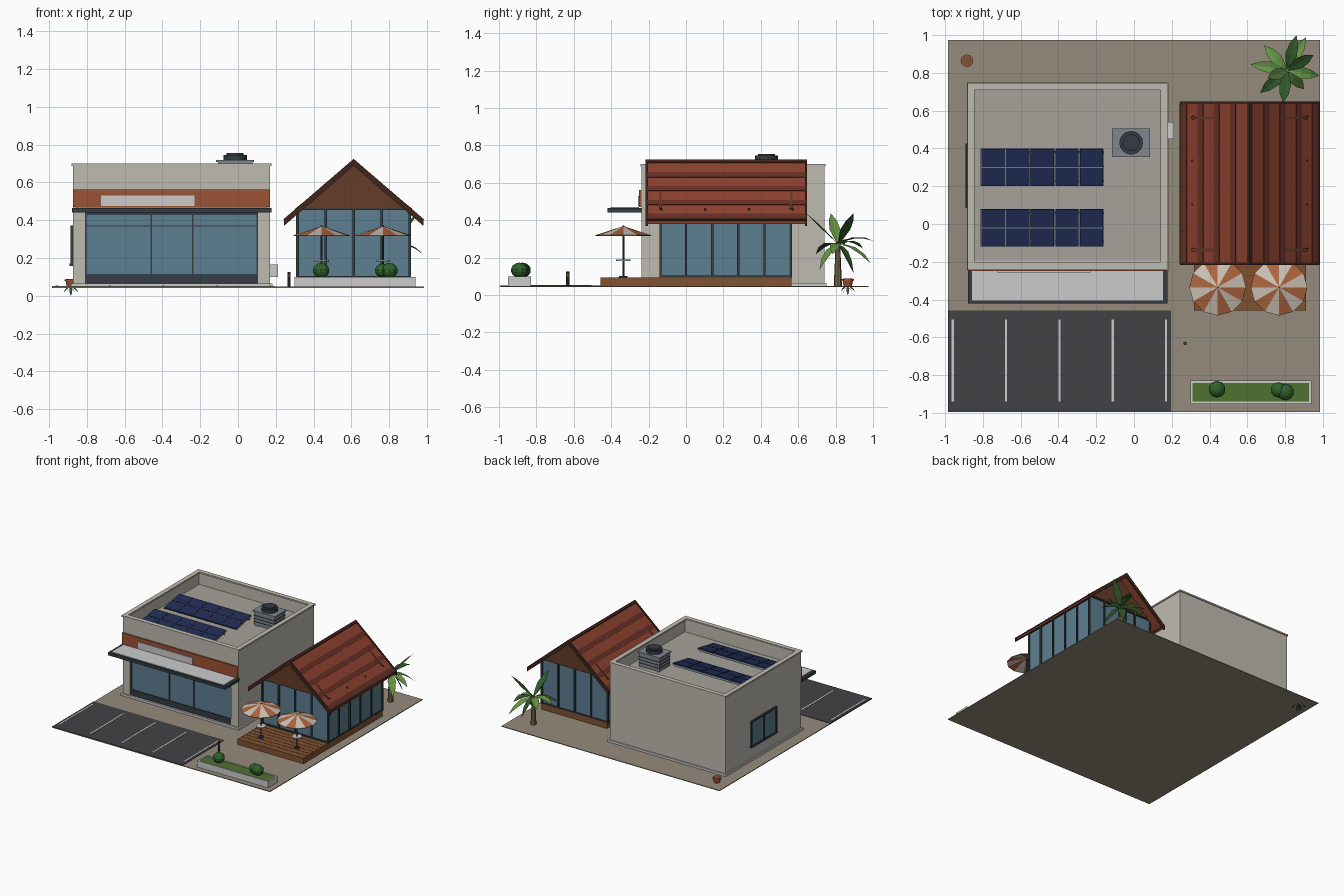
import bpy, bmesh, math
from mathutils import Vector, Matrix

if "Cube" in bpy.data.objects:
    bpy.data.objects.remove(bpy.data.objects["Cube"])

COL = dict(wall=(.52, .50, .44), ground=(.30, .26, .20), asphalt=(.055, .055, .06), line=(.6, .6, .58),
           glass=(.11, .21, .28), dark=(.035, .045, .055), red=(.33, .085, .035), roof=(.27, .055, .028),
           roofdark=(.14, .03, .02), trim=(.05, .018, .012), wood=(.22, .085, .03), gable=(.13, .045, .02),
           light=(.55, .55, .54), metal=(.22, .24, .27), solar=(.015, .025, .09), cream=(.6, .54, .46),
           orange=(.42, .13, .05), grass=(.08, .17, .03), shrub=(.03, .12, .025), leaf=(.13, .30, .06),
           leafdark=(.03, .10, .025), bark=(.2, .15, .07), roofdeck=(.38, .36, .32))
MATS = {}
for n, c in COL.items():
    MATS[n] = bpy.data.materials.new(n)
    MATS[n].diffuse_color = (*c, 1)


def finish(name, bm, *mats):
    bmesh.ops.recalc_face_normals(bm, faces=bm.faces)
    me = bpy.data.meshes.new(name)
    bm.to_mesh(me)
    bm.free()
    for m in mats:
        me.materials.append(MATS[m])
    ob = bpy.data.objects.new(name, me)
    bpy.context.collection.objects.link(ob)
    return ob


def boxes(name, mat, *bs):
    """Axis-aligned boxes given as x0,x1,y0,y1,z0,z1, joined in one object."""
    bm = bmesh.new()
    for x0, x1, y0, y1, z0, z1 in bs:
        m = Matrix.Translation(((x0 + x1) / 2, (y0 + y1) / 2, (z0 + z1) / 2)) @ \
            Matrix.Diagonal((x1 - x0, y1 - y0, z1 - z0, 1))
        bmesh.ops.create_cube(bm, size=1, matrix=m)
    return finish(name, bm, mat)


def cyl(name, mat, x, y, z0, z1, r0, r1=None, n=16):
    bm = bmesh.new()
    bmesh.ops.create_cone(bm, cap_ends=True, segments=n, radius1=r0, radius2=r0 if r1 is None else r1,
                          depth=z1 - z0, matrix=Matrix.Translation((x, y, (z0 + z1) / 2)))
    return finish(name, bm, mat)


def prism(name, mat, pts, y0, y1):
    """XZ outline extruded along y."""
    bm = bmesh.new()
    f = bm.faces.new([bm.verts.new((x, y0, z)) for x, z in pts])
    r = bmesh.ops.extrude_face_region(bm, geom=[f])
    bmesh.ops.translate(bm, vec=(0, y1 - y0, 0), verts=[v for v in r['geom'] if isinstance(v, bmesh.types.BMVert)])
    return finish(name, bm, mat)


def leaf(name, mat, base, tip, width, arch):
    """Creased blade between two points, arched upward."""
    bm = bmesh.new()
    a, b = Vector(base), Vector(tip)
    side = (b - a).cross(Vector((0, 0, 1))).normalized()
    rows = []
    for t, w in ((0, .12), (.2, .55), (.45, 1), (.75, .75), (1, .04)):
        p = a.lerp(b, t) + Vector((0, 0, arch * 4 * t * (1 - t)))
        d = side * width * w / 2
        rows.append([bm.verts.new(p + d), bm.verts.new(p - Vector((0, 0, .12 * width * w))), bm.verts.new(p - d)])
    for r, s in zip(rows, rows[1:]):
        for i in (0, 1):
            bm.faces.new((r[i], r[i + 1], s[i + 1], s[i]))
    return finish(name, bm, mat)


# Site and parking
boxes("ground", "ground", (-.985, .985, -.995, .975, .042, .048))
boxes("parking", "asphalt", (-.985, .195, -.993, -.457, .043, .051))
boxes("parking_lines", "line", *[(x - .006, x + .006, -.94, -.505, .05, .053)
                                 for x in (-.96, -.678, -.395, -.112, .17)])

# Shop body with a sunken roof
bm = bmesh.new()
bmesh.ops.create_cube(bm, size=1, matrix=Matrix.Translation((-.3525, .26, .372)) @ Matrix.Diagonal((1.045, .96, .65, 1)))
top = max(bm.faces, key=lambda f: f.calc_center_median().z)
bmesh.ops.inset_region(bm, faces=[top], thickness=.028)
r = bmesh.ops.extrude_face_region(bm, geom=[top])
bmesh.ops.delete(bm, geom=[top], context='FACES')
bmesh.ops.translate(bm, vec=(0, 0, -.105), verts=[v for v in r['geom'] if isinstance(v, bmesh.types.BMVert)])
finish("shop_body", bm, "wall")
boxes("shop_front_wall", "wall", (-.875, -.81, -.238, -.22, .047, .697), (.105, .17, -.238, -.22, .047, .697),
      (-.81, .105, -.238, -.22, .44, .697))
boxes("roof_deck", "roofdeck", (-.847, .142, -.192, .712, .585, .594))
boxes("parapet_coping", "wall", (-.882, .177, -.243, -.206, .688, .7), (-.882, .177, .71, .747, .688, .7),
      (-.882, -.845, -.206, .71, .688, .7), (.14, .177, -.206, .71, .688, .7))
boxes("plinth", "light", (-.885, .183, -.25, .75, .045, .065))

# Shop front
boxes("shop_glass", "glass", (-.81, .105, -.226, -.215, .065, .44))
boxes("shop_frame", "dark", (-.81, .105, -.234, -.22, .065, .112), (-.81, .105, -.234, -.22, .43, .44),
      (-.81, .105, -.231, -.22, .366, .373),
      *[(x - .004, x + .004, -.232, -.22, .07, .44) for x in (-.806, -.46, -.24, .101)])
boxes("sign_band", "red", (-.875, .17, -.25, -.235, .47, .562))
boxes("blank_sign", "light", (-.725, -.23, -.257, -.245, .475, .53))
boxes("canopy_frame", "dark", (-.88, .177, -.42, -.4, .442, .466), (-.88, .177, -.256, -.235, .442, .466),
      (-.88, -.857, -.42, -.235, .442, .466), (.154, .177, -.42, -.235, .442, .466))
boxes("canopy_panel", "light", (-.857, .154, -.405, -.25, .445, .47))

# Left wall window and right wall meter box
boxes("side_window_glass", "glass", (-.882, -.87, .1, .41, .17, .36))
boxes("side_window_frame", "dark", (-.888, -.87, .09, .42, .36, .372), (-.893, -.87, .085, .425, .158, .17),
      *[(-.888, -.87, y - .006, y + .006, .16, .37) for y in (.096, .255, .414)])
boxes("meter_box", "light", (.17, .213, .45, .54, .1, .165))

# Solar panels
for k, yc in enumerate((.3, -.02)):
    cells = boxes("solar_panels_%d" % k, "solar", *[(-.325 + i * .13 + .003, -.325 + i * .13 + .127, s, s + .097, -.004, .006)
                  for i in range(5) for s in (-.1, .003)])
    frame = boxes("solar_rack_%d" % k, "metal", (-.325, .325, -.005, .005, -.012, .003),
                  (-.325, .325, .07, .08, -.025, -.004), (-.325, .325, -.08, -.07, -.012, -.004),
                  *[(-.325 + i * .13 - .002, -.325 + i * .13 + .002, -.1, .1, -.008, .003) for i in range(6)])
    for o in (cells, frame):
        o.location = (-.485, yc, .628)
        o.rotation_euler = (math.radians(10), 0, 0)

# Rooftop cooling unit
boxes("cooling_unit", "metal", (-.107, .077, .362, .498, .6, .71), (-.117, .085, .355, .505, .708, .718),
      (-.1, -.08, .365, .495, .59, .6), (.05, .07, .365, .495, .59, .6))
boxes("unit_louvres", "dark", *[(-.11, .08, .359, .501, z, z + .005) for z in (.625, .65, .675)])
cyl("fan_housing", "dark", -.015, .43, .715, .745, .062, n=24)
cyl("fan_hub", "dark", -.015, .43, .745, .755, .045, n=24)

# Cafe deck, glass hall and gables
boxes("cafe_deck", "wood", (.318, .912, -.458, .565, .045, .094))
boxes("deck_joints", "gable", *[(.32, .91, -.455 + i * .045, -.452 + i * .045, .09, .0955) for i in range(1, 7)])
prism("cafe_glass", "glass", [(.318, .094), (.907, .094), (.907, .45), (.6125, .70), (.318, .45)], -.132, .557)
for nm, y in (("front", -.145), ("back", .555)):
    prism("gable_" + nm, "gable", [(.305, .463), (.92, .463), (.6125, .708)], y, y + .015)
posts = [(x - .006, x + .006, y, y + .014, .094, .463) for x in (.316, .464, .6125, .761, .909) for y in (-.143, .554)]
posts += [(x, x + .014, y - .006, y + .006, .094, .455) for y in (-.137, 0, .14, .28, .42, .562) for x in (.308, .903)]
rails = [(.31, .915, y, y + .012, z, z + .01) for y in (-.141, .554) for z in (.094, .455)]
rails += [(x, x + .012, -.14, .565, z, z + .01) for x in (.309, .904) for z in (.094, .43)]
boxes("cafe_frame", "dark", *posts, *rails)

# Pitched roof with raised bands, edge boards and bolts
PX, PZ, RUN, DROP = .6125, .718, .366, .315


def slope(sgn, t, h=0):
    return (PX + sgn * (RUN * t + h * .65), PZ - DROP * t + h * .76)


def roof_strip(name, mat, t0, t1, h0, h1, y0, y1):
    for s, nm in ((-1, "left"), (1, "right")):
        prism(name + "_" + nm, mat, [slope(s, t0, h0), slope(s, t1, h0), slope(s, t1, h1), slope(s, t0, h1)], y0, y1)


def chevron(name, mat, y0, y1, lo, hi, t=1):
    e = [(PX - RUN * t, PZ - DROP * t), (PX, PZ), (PX + RUN * t, PZ - DROP * t)]
    prism(name, mat, [(x, z + hi) for x, z in e] + [(x, z + lo) for x, z in e[::-1]], y0, y1)


chevron("roof", "roof", -.205, .638, -.022, 0)
for i in range(4):
    roof_strip("roof_band_%d" % i, "roofdark", .2 + i * .235, .28 + i * .235, -.004, .003, -.205, .638)
chevron("edge_board_front", "trim", -.217, -.203, -.03, .007, 1.01)
chevron("edge_board_back", "trim", .635, .648, -.03, .007, 1.01)
chevron("ridge_cap", "trim", -.21, .64, -.004, .007, .04)
roof_strip("eave_trim", "trim", .98, 1.01, -.02, .004, -.21, .64)
for s in (-1, 1):
    for i in range(4):
        x, z = slope(s, .83)
        cyl("roof_bolt", "trim", x, -.13 + i * .233, z - .004, z + .007, .005, n=6)

# Umbrella tables
for x in (.443, .768):
    y = -.335
    bm = bmesh.new()
    bmesh.ops.create_cone(bm, cap_ends=False, segments=12, radius1=.15, radius2=.002, depth=.048,
                          matrix=Matrix.Translation((x, y, .344)))
    for i, f in enumerate(sorted(bm.faces, key=lambda f: math.atan2(f.calc_center_median().y - y,
                                                                  f.calc_center_median().x - x))):
        f.material_index = i % 2
    finish("umbrella", bm, "cream", "orange").modifiers.new("cloth", 'SOLIDIFY').thickness = .004
    cyl("umbrella_pole", "dark", x, y, .094, .372, .005, n=8)
    cyl("table_top", "light", x, y, .182, .19, .038)
    cyl("table_foot", "dark", x, y, .094, .102, .022)

# Bollard
cyl("bollard", "dark", .27, -.632, .047, .125, .009, n=10)
cyl("bollard_lamp", "orange", .27, -.632, .1, .112, .0096, n=10)

# Planter with shrubs
boxes("planter", "light", (.298, .94, -.953, -.94, .045, .1), (.298, .94, -.842, -.83, .045, .1),
      (.298, .311, -.94, -.842, .045, .1), (.927, .94, -.94, -.842, .045, .1))
boxes("planter_grass", "grass", (.311, .927, -.94, -.842, .047, .095))
for x, y, r in ((.44, -.875, .046), (.765, -.878, .042), (.802, -.89, .046)):
    bm = bmesh.new()
    bmesh.ops.create_uvsphere(bm, u_segments=10, v_segments=7, radius=r,
                              matrix=Matrix.Translation((x, y, .133)) @ Matrix.Diagonal((1, 1, .88, 1)))
    finish("shrub", bm, "shrub")

# Palm
cyl("palm_trunk", "bark", .81, .812, .045, .28, .022, .012, n=8)
TIPS = [(-.19, .03, 0), (.05, .183, .02), (.17, -.03, -.05), (.14, .08, .165), (-.1, -.04, .165), (-.02, -.17, .165),
        (.1, .172, -.1), (.05, .08, -.15), (.09, -.1, -.13), (-.14, -.12, -.05), (-.12, .13, -.02)]
for i, (dx, dy, dz) in enumerate(TIPS):
    leaf("palm_leaf_%d" % i, ("leaf", "leafdark")[i % 2], (.81, .815, .27), (.81 + dx, .815 + dy, .27 + dz),
         .062, .03 if dz < .1 else .005)

# Potted plant with hanging leaves
cyl("pot", "red", -.885, .865, .047, .08, .022, .028, n=12)
cyl("pot_rim", "red", -.885, .865, .077, .087, .033, n=12)
cyl("pot_soil", "wood", -.885, .865, .08, .089, .026, n=12)
for i in range(8):
    a = i * math.tau / 8
    d = .052 if i % 2 else .03
    leaf("pot_leaf_%d" % i, "leafdark", (-.885, .865, .05),
         (-.885 + d * math.cos(a), .865 + d * math.sin(a), .02 if i % 2 else 0), .016, .006)

for m in bpy.data.materials:
    if m.users and not m.is_grease_pencil:
        m.use_nodes = True
        m.node_tree.nodes["Principled BSDF"].inputs["Base Color"].default_value = m.diffuse_color
